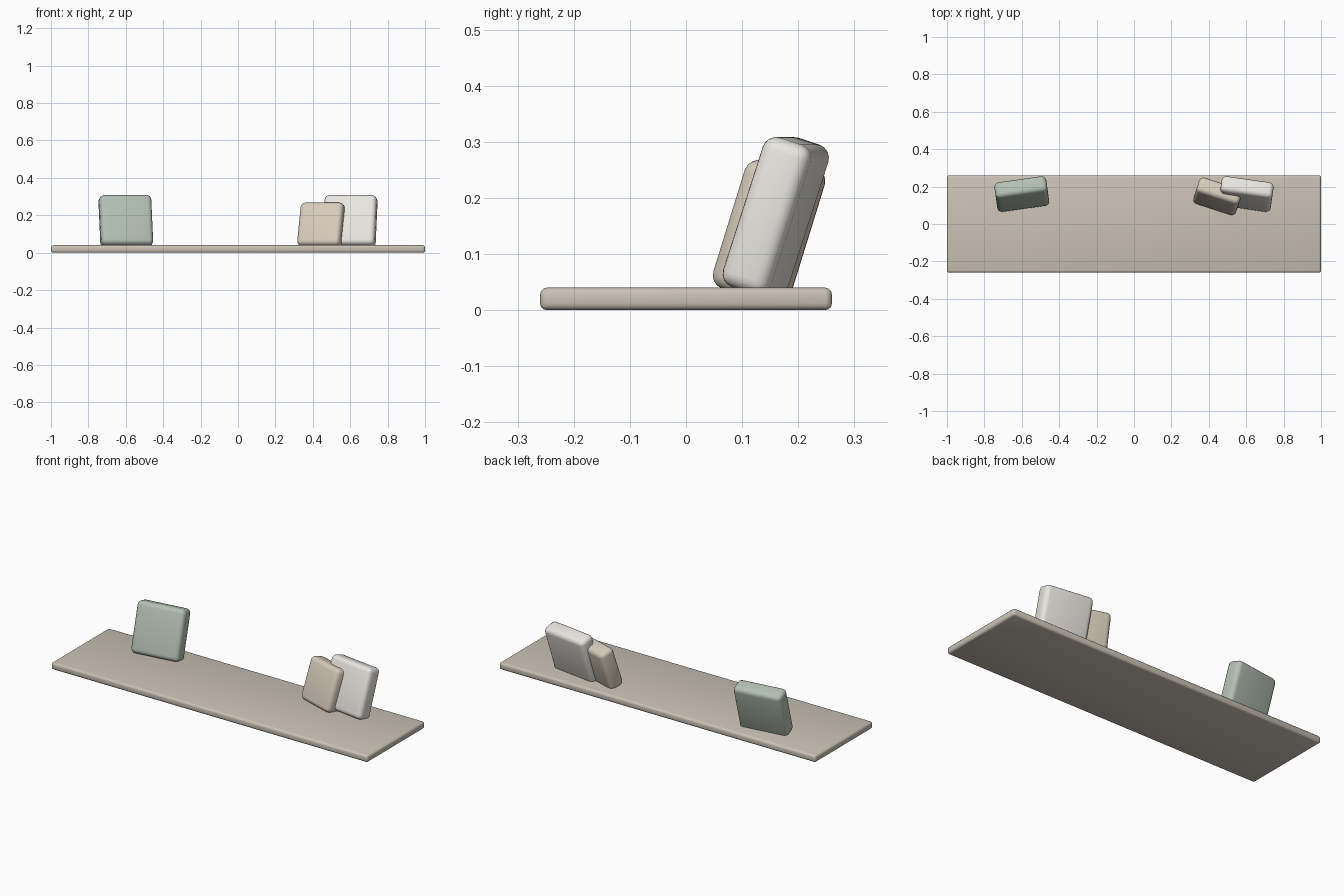
import bpy
from math import radians

if "Cube" in bpy.data.objects:
    bpy.data.objects.remove(bpy.data.objects["Cube"])


def rounded_box(name, size, loc, rot, radius, segments, color):
    bpy.ops.mesh.primitive_cube_add(size=1, location=loc,
                                    rotation=[radians(a) for a in rot])
    ob = bpy.context.object
    ob.name = name
    ob.scale = size
    bpy.ops.object.transform_apply(location=False, rotation=False, scale=True)
    bev = ob.modifiers.new("rounding", 'BEVEL')
    bev.width = radius
    bev.segments = segments
    bev.limit_method = 'NONE'
    bpy.ops.object.modifier_apply(modifier=bev.name)
    bpy.ops.object.shade_smooth_by_angle(angle=radians(35))
    mat = bpy.data.materials.new(name + "_color")
    mat.diffuse_color = (*color, 1)
    mat.use_nodes = True
    mat.node_tree.nodes["Principled BSDF"].inputs["Base Color"].default_value = mat.diffuse_color
    ob.data.materials.append(mat)
    return ob


# seat slab
rounded_box("bench_seat", (2, 0.52, 0.04), (0, 0, 0.02), (0, 0, 0),
            0.012, 3, (0.60, 0.54, 0.46))

# cushions: leaning back, slightly turned, sunk a little into the seat
LEAN = -18
cushions = [
    ("green_cushion", 0.28, (-0.60, 0.16, 0.168), 8, (0.46, 0.53, 0.46)),
    ("white_cushion", 0.28, (0.60, 0.16, 0.168), -8, (0.82, 0.80, 0.75)),
    ("tan_cushion", 0.24, (0.447, 0.148, 0.146), -18, (0.68, 0.60, 0.50)),
]
for name, s, loc, turn, color in cushions:
    rounded_box(name, (s, 0.09, s), loc, (LEAN, 0, turn), 0.025, 4, color)
